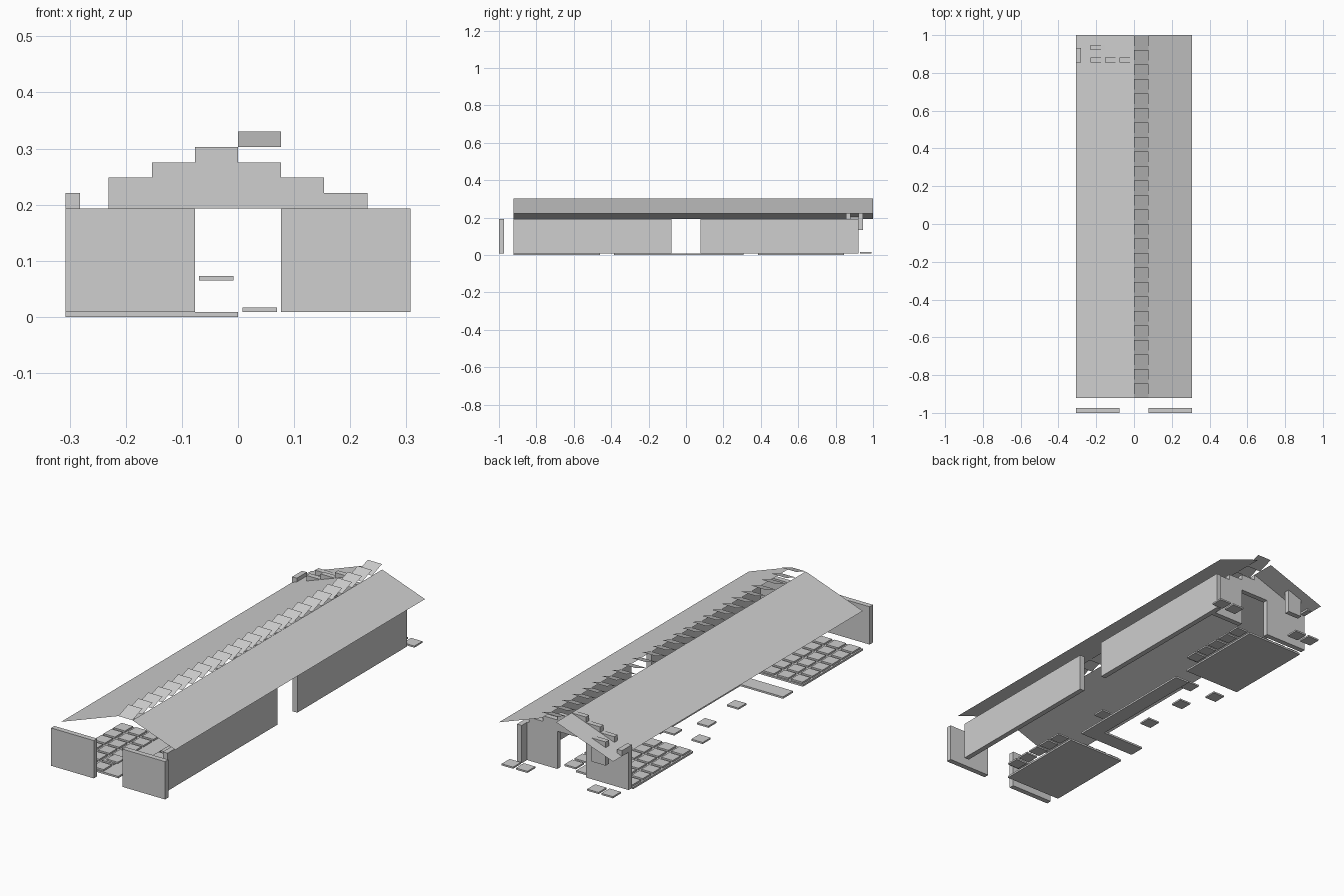
import bpy

old = bpy.data.objects.get("Cube")
if old:
    bpy.data.objects.remove(old, do_unlink=True)

M = 0.0768            # building module
T = M / 3             # wall thickness
Y0 = -12 * M          # front edge of the roof
FLOOR, EAVE, RIDGE = 0.009, 0.193, 0.303
STEP = (RIDGE - EAVE) / 4

mat = bpy.data.materials.new("light_grey")
mat.use_nodes = True
grey = (0.62, 0.62, 0.62, 1)
mat.diffuse_color = grey
mat.node_tree.nodes["Principled BSDF"].inputs["Base Color"].default_value = grey


def mesh(name, verts, faces):
    me = bpy.data.meshes.new(name)
    me.from_pydata(verts, [], faces)
    me.materials.append(mat)
    ob = bpy.data.objects.new(name, me)
    bpy.context.collection.objects.link(ob)
    return ob


def box(name, x, y, z):
    verts = [(a, b, c) for a in x for b in y for c in z]
    faces = [(0, 1, 3, 2), (4, 6, 7, 5), (0, 4, 5, 1),
             (2, 3, 7, 6), (0, 2, 6, 4), (1, 5, 7, 3)]
    return mesh(name, verts, faces)


def sheet(name, x, y, z_at):
    """Thin sheet whose height follows a rule."""
    pts = [(x[0], y[0]), (x[1], y[0]), (x[1], y[1]), (x[0], y[1])]
    return mesh(name, [(a, b, z_at(a, b)) for a, b in pts], [(0, 1, 2, 3)])


def tile(name, col, row, z):
    """Square tile centred on a module cell."""
    cx, cy, h = (col + 0.5) * M, Y0 + (row + 0.5) * M, 0.4 * M
    return box(name, (cx - h, cx + h), (cy - h, cy + h), (z, z + 0.008))


# Roof slopes
slope = STEP / M
sheet("left_roof", (-4 * M, 0), (Y0, 1), lambda x, y: RIDGE + slope * x)
sheet("right_roof", (M, 4 * M), (Y0, 1), lambda x, y: RIDGE - slope * (x - M))

# Tilted louvres along the ridge gap
for i in range(25):
    ya = Y0 + i * M
    sheet("ridge_louvre", (0, M), (ya, ya + M),
          lambda x, y: RIDGE + slope * (y - ya))

# Front screens, side walls and back walls
for s in (-1, 1):
    box("front_screen", sorted((s * M, s * 4 * M)), (-1, -1 + T), (FLOOR, EAVE))
    box("side_wall", (0.24, 0.24 + T), sorted((s * M, s * 12 * M)), (FLOOR, EAVE))
BACK = (Y0 + 23 * M + 0.01, Y0 + 23 * M + 0.01 + T)
box("back_wall_left", (-4 * M, -M), BACK, (FLOOR, EAVE))
box("back_wall_right", (M, 0.24), BACK, (FLOOR, EAVE))

# Stepped back gable, one outline filled as a single solid
outline = [(-3, 0), (-3, 2), (-2, 2), (-2, 3), (-1, 3), (-1, 4), (0, 4), (0, 3),
           (1, 3), (1, 2), (2, 2), (2, 1), (3, 1), (3, 0)]
n = len(outline)
verts = [(c * M, y, EAVE + r * STEP) for y in BACK for c, r in outline]
faces = [tuple(reversed(range(n))), tuple(range(n, 2 * n))]
faces += [(i, (i + 1) % n, (i + 1) % n + n, i + n) for i in range(n)]
mesh("stepped_gable", verts, faces)

# Corner block and hanging panel behind the gable
box("corner_block", (-4 * M, -4 * M + T), (BACK[0], BACK[0] + M), (EAVE, EAVE + STEP))
box("hanging_panel", (-3 * M, -2 * M), (12 * M, 12 * M + T),
    (EAVE + 2 * STEP - 1.5 * M, EAVE + 2 * STEP))


# Floor slabs and the path between them
def slab(name, c0, c1, r0, r1):
    box(name, (c0 * M, c1 * M), (Y0 + r0 * M, Y0 + r1 * M), (0, FLOOR))


slab("front_slab", -4, 0, 0, 6)
slab("back_slab", -4, 0, 17, 23)
slab("path_branch", -4, 0, 7, 8)
slab("path", -1, 0, 8, 16)

# Tiles laid on the slabs and beside them
for start in (0, 17):
    for row in range(start, start + 6):
        for col in (-4, -3, -2):
            tile("floor_tile", col, row, FLOOR)
        if row > start:
            tile("edge_tile", 0, row, FLOOR)

# Raised tiles, stepping stones and stones outside the back
for row in (0, 8, 17):
    tile("raised_tile", -1, row, 0.065)
for col, row in ((-3, 10), (-3, 13), (-4, 15), (-2, 15)):
    tile("stepping_stone", col, row, FLOOR)
for col in (-4, -3, 2, 3):
    tile("outer_stone", col, 24, FLOOR)
